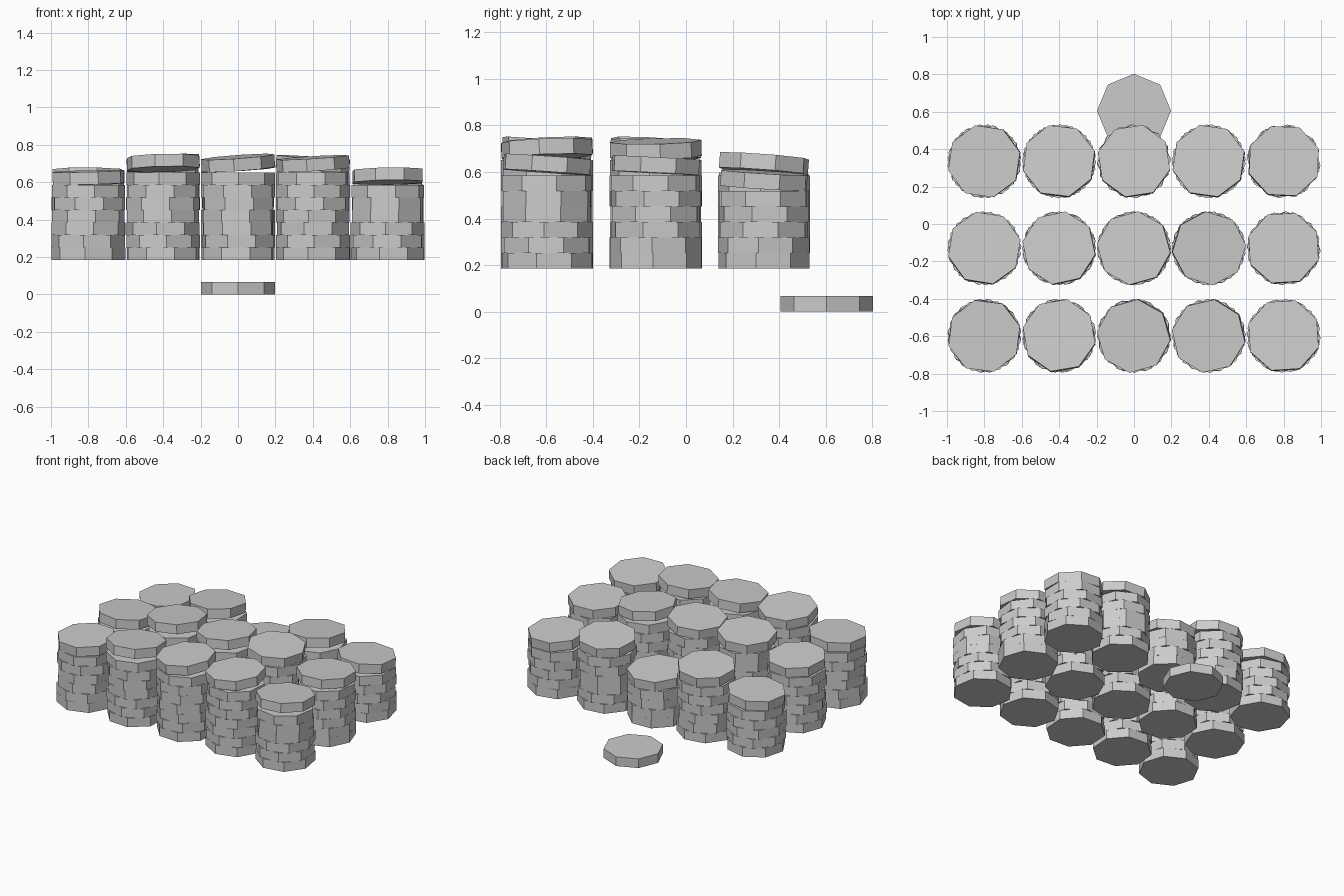
import bpy
import math
import random
from mathutils import Matrix, Vector

random.seed(4)

cube = bpy.data.objects.get("Cube")
if cube:
    bpy.data.objects.remove(cube, do_unlink=True)

RADIUS, THICK, BASE = 0.198, 0.0667, 0.185

grey = bpy.data.materials.new("light grey")
grey.use_nodes = True
colour = (0.6, 0.6, 0.6, 1)
grey.diffuse_color = colour
grey.node_tree.nodes["Principled BSDF"].inputs["Base Color"].default_value = colour

# One eight-sided disc mesh shared by every disc
bpy.ops.mesh.primitive_cylinder_add(vertices=8, radius=RADIUS, depth=THICK)
loose_disc = bpy.context.object
loose_disc.name = "loose_disc"
disc_mesh = loose_disc.data
disc_mesh.name = "disc"
disc_mesh.materials.append(grey)
loose_disc.location = (0, 0.605, THICK / 2)


def add_disc(name, x, y, z, raised=0, tilt=0):
    """Place a disc with a random turn, its edge lifted towards 'raised' degrees."""
    disc = bpy.data.objects.new(name, disc_mesh)
    bpy.context.collection.objects.link(disc)
    a = math.radians(raised)
    axis = Vector((math.sin(a), -math.cos(a), 0))
    turn = Matrix.Rotation(random.uniform(0, math.tau), 4, "Z")
    disc.matrix_world = (Matrix.Translation((x, y, z))
                         @ Matrix.Rotation(math.radians(tilt), 4, axis) @ turn)


# Each row: y, then (flat discs, raised direction, tilt) from -x to +x
rows = [
    (-0.598, [(6, 45, 2), (7, -75, 5), (7, 35, 5), (7, 30, 4), (6, -75, 4)]),
    (-0.13, [(6, -95, 4), (7, -45, 5), (7, -30, 4), (7, 160, 4), (6, -80, 3)]),
    (0.335, [(5, 0, 3), (6, -65, 5), (4, -90, 4), (6, -60, 5), (5, -120, 4)]),
]

for r, (y, stacks) in enumerate(rows, 1):
    for c, (count, raised, tilt) in enumerate(stacks, 1):
        x = (c - 3) * 0.4
        label = f"stack_{r}_{c}"
        # Flat discs
        for i in range(count):
            add_disc(f"{label}_disc_{i + 1}", x, y, BASE + (i + 0.5) * THICK)
        # Tilted disc resting on top
        lift = RADIUS * math.sin(math.radians(tilt))
        add_disc(f"{label}_top_disc", x, y,
                 BASE + (count + 0.5) * THICK + lift, raised, tilt)
